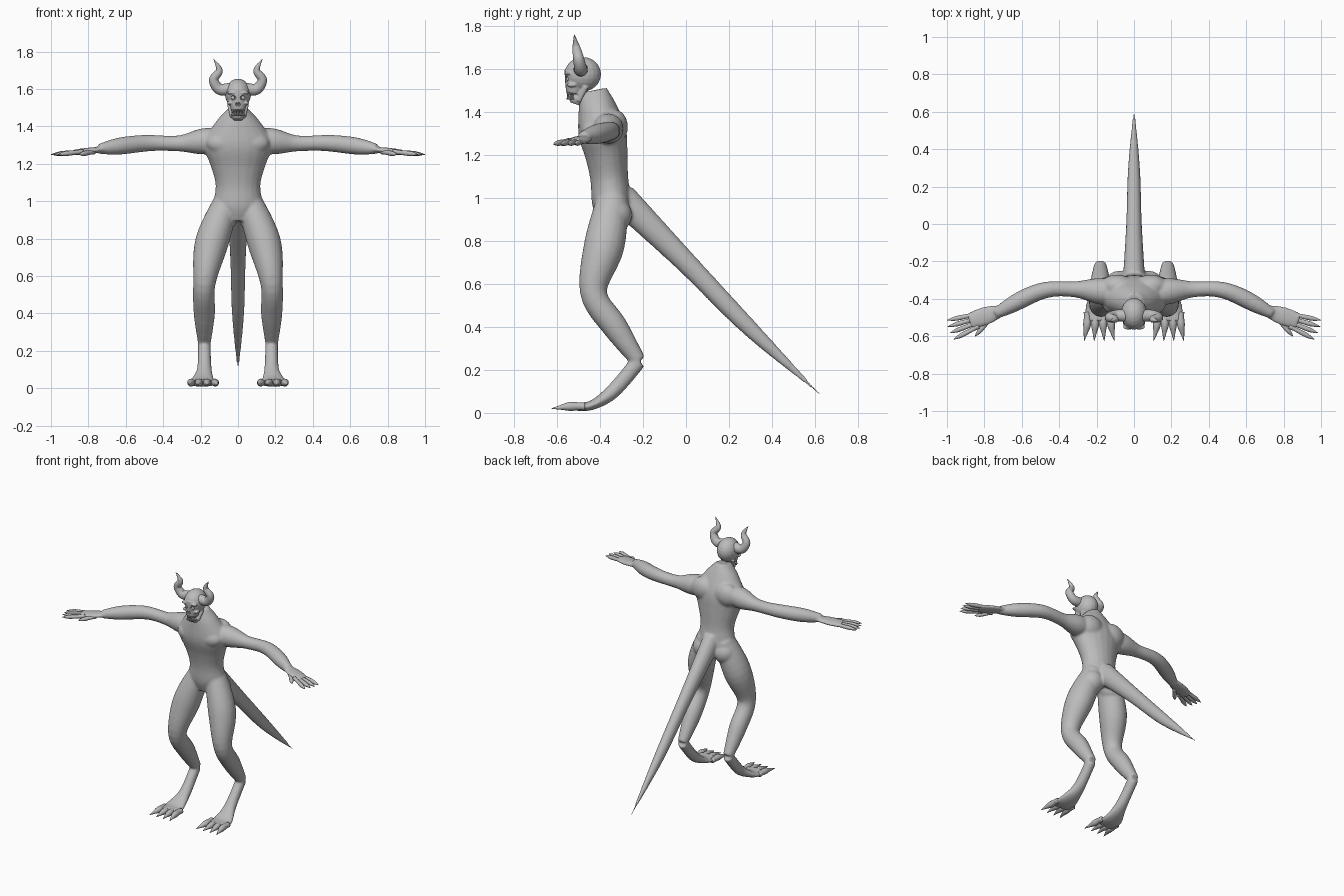
import bpy, bmesh, math
from mathutils import Vector, Matrix

old = bpy.data.objects.get("Cube")
if old:
    bpy.data.objects.remove(old, do_unlink=True)

GREY = (.5, .5, .5, 1)
skin = bpy.data.materials.new("grey skin")
skin.use_nodes = True
skin.diffuse_color = GREY
skin.node_tree.nodes["Principled BSDF"].inputs["Base Color"].default_value = GREY

X_AXIS, Y_AXIS, Z_AXIS = Matrix.Identity(3)
BOTH_SIDES, MIDDLE = (1, -1), (1,)


def sample(keys, t):
    """Smooth curve through evenly spaced keys, for points or plain numbers."""
    position = t * (len(keys) - 1)
    i = min(int(position), len(keys) - 2)
    t = position - i
    before, start = keys[max(i - 1, 0)], keys[i]
    end, after = keys[i + 1], keys[min(i + 2, len(keys) - 1)]
    leave, arrive = (end - before) / 2, (after - start) / 2
    bend = (end - start) * 3 - leave * 2 - arrive
    twist = (start - end) * 2 + leave + arrive
    return start + leave * t + bend * t ** 2 + twist * t ** 3


def loft(bm, side, path, radii, depth=lambda r: r, copies=BOTH_SIDES, sides=20, steps=24):
    """Tube along a path; each radius lies along side, its depth across it."""
    points = [Vector(p) for p in path]
    centres = [sample(points, i / steps) for i in range(steps + 1)]
    for mirror in copies:
        rings = []
        for i, centre in enumerate(centres):
            tangent = centres[min(i + 1, steps)] - centres[max(i - 1, 0)]
            across = tangent.cross(side).normalized()
            along = across.cross(tangent).normalized()
            radius = max(sample(radii, i / steps), .001)
            ring = []
            for k in range(sides):
                angle = math.tau * k / sides
                p = centre + along * radius * math.cos(angle) + across * depth(radius) * math.sin(angle)
                ring.append(bm.verts.new((p.x * mirror, p.y, p.z)))
            rings.append(ring)
        for low, high in zip(rings, rings[1:]):
            for k in range(sides):
                bm.faces.new((low[k - 1], low[k], high[k], high[k - 1]))
        bm.faces.new(rings[0])
        bm.faces.new(rings[-1])


def ball(bm, centre, size, copies=BOTH_SIDES):
    for mirror in copies:
        place = Matrix.Translation((centre[0] * mirror, *centre[1:])) @ Matrix.Diagonal((*size, 1))
        bmesh.ops.create_uvsphere(bm, u_segments=20, v_segments=12, radius=1, matrix=place)


def finish(bm, name, voxel=0, passes=0):
    """Turn the parts into an object, optionally fused into one soft skin."""
    bmesh.ops.recalc_face_normals(bm, faces=bm.faces)
    for face in bm.faces:
        face.smooth = True
    mesh = bpy.data.meshes.new(name)
    bm.to_mesh(mesh)
    bm.free()
    mesh.materials.append(skin)
    ob = bpy.data.objects.new(name, mesh)
    bpy.context.collection.objects.link(ob)
    if voxel:
        fuse = ob.modifiers.new("fuse", 'REMESH')
        fuse.mode, fuse.voxel_size, fuse.use_smooth_shade = 'VOXEL', voxel, True
        soften = ob.modifiers.new("soften", 'SMOOTH')
        soften.factor, soften.iterations = .5, passes
    return ob


# Body: torso and neck, arms, hands, legs, feet and tail in one skin
bm = bmesh.new()
loft(bm, X_AXIS, [(0, -.34, .9), (0, -.37, 1.2), (0, -.43, 1.5)],
     [.07, .127, .12, .15, .185, .12, .05], lambda r: .045 + .36 * r, MIDDLE)
loft(bm, Z_AXIS, [(.1, -.37, 1.33), (.3, -.35, 1.31), (.5, -.36, 1.31), (.74, -.48, 1.28)],
     [.06, .07, .045, .041, .045, .046, .028])
loft(bm, Y_AXIS, [(.7, -.46, 1.28), (.88, -.52, 1.26)], [.03, .05, .045], lambda r: r * .35)
loft(bm, X_AXIS, [(.06, -.34, 1), (.14, -.38, .78), (.18, -.43, .56), (.18, -.33, .4), (.18, -.22, .24)],
     [.07, .09, .06, .057, .034], lambda r: r * 1.05)
loft(bm, X_AXIS, [(.18, -.22, .24), (.18, -.34, .1), (.19, -.44, .035), (.19, -.52, .03)],
     [.034, .04, .07, .075], lambda r: .05 - .4 * r)
loft(bm, X_AXIS, [(0, -.3, 1), (0, 0, .7), (0, .3, .39), (0, .63, .08)],
     [.06, .042, .032, .002], lambda r: r * 1.2, MIDDLE)
ball(bm, (.08, -.43, 1.31), (.09, .06, .06))   # chest muscles
ball(bm, (.09, -.33, 1.33), (.09, .06, .08))   # shoulder blades
ball(bm, (.08, -.33, .92), (.08, .08, .08))    # buttocks
finish(bm, "body", .008, 8)

# Fingers fan out from the palm, with the thumb in front
bm = bmesh.new()
spans = [((.83, -.48 - .022 * i), (1 - .004 * i * i, -.515 - .034 * i)) for i in range(4)]
spans.append(((.77, -.51), (.85, -.6)))
for base, tip in spans:
    loft(bm, Z_AXIS, [(*base, 1.265), (*tip, 1.25)], [.014, .012, .013, .001], sides=10, steps=9)
finish(bm, "fingers")

# Toes: a knobbly joint running into a long claw
bm = bmesh.new()
for i in range(4):
    base, tip = .122 + .043 * i, .105 + .054 * i
    loft(bm, X_AXIS, [(base, -.47, .03), (base, -.54, .03), (tip, -.625, .02)],
         [.018, .018, .021, .01, .001], sides=12, steps=12)
finish(bm, "toes")

# Head: cranium, face, lower jaw, jaw hinges, mouth core, brows and cheekbones
bm = bmesh.new()
ball(bm, (0, -.48, 1.575), (.07, .085, .08), MIDDLE)
loft(bm, X_AXIS, [(0, -.505, 1.59), (0, -.52, 1.485)], [.06, .055, .046, .037], copies=MIDDLE)
loft(bm, X_AXIS, [(0, -.5, 1.466), (0, -.51, 1.435)], [.037, .034, .024], lambda r: r * 1.2, MIDDLE)
loft(bm, X_AXIS, [(.03, -.5, 1.45), (.045, -.465, 1.52)], [.012, .014])
ball(bm, (0, -.49, 1.475), (.03, .04, .03), MIDDLE)
ball(bm, (.03, -.55, 1.58), (.03, .015, .009))
ball(bm, (.045, -.53, 1.525), (.014, .024, .01))
head = finish(bm, "head", .004, 3)

# Eye sockets and nose hollow
bm = bmesh.new()
ball(bm, (.027, -.562, 1.553), (.016, .022, .013))
ball(bm, (.007, -.566, 1.518), (.006, .016, .012))
cutter = finish(bm, "socket_cutter")
cutter.hide_render = cutter.hide_viewport = True
cut = head.modifiers.new("sockets", 'BOOLEAN')
cut.operation, cut.object, cut.solver = 'DIFFERENCE', cutter, 'EXACT'

bm = bmesh.new()
ball(bm, (.027, -.547, 1.553), (.01, .01, .01))
finish(bm, "eyes")

# Two rows of pointed teeth around the jaw, with longer fangs
bm = bmesh.new()
for i in range(-5, 6):
    x, y = .034 * math.sin(i / 4), -.513 - .038 * math.cos(i / 4)
    length = .026 if abs(i) == 2 else .02
    for root, direction in ((1.492, -1), (1.457, 1)):
        loft(bm, X_AXIS, [(x, y, root), (x, y, root + direction * length)],
             [.005, .001], copies=MIDDLE, sides=8, steps=3)
finish(bm, "teeth")

# Horns sweep out, up and in, then flick out at the tip
bm = bmesh.new()
loft(bm, Y_AXIS, [(.04, -.49, 1.6), (.1, -.49, 1.6), (.13, -.5, 1.65), (.1, -.51, 1.7), (.13, -.52, 1.76)],
     [.034, .03, .025, .018, .001])
finish(bm, "horns")
